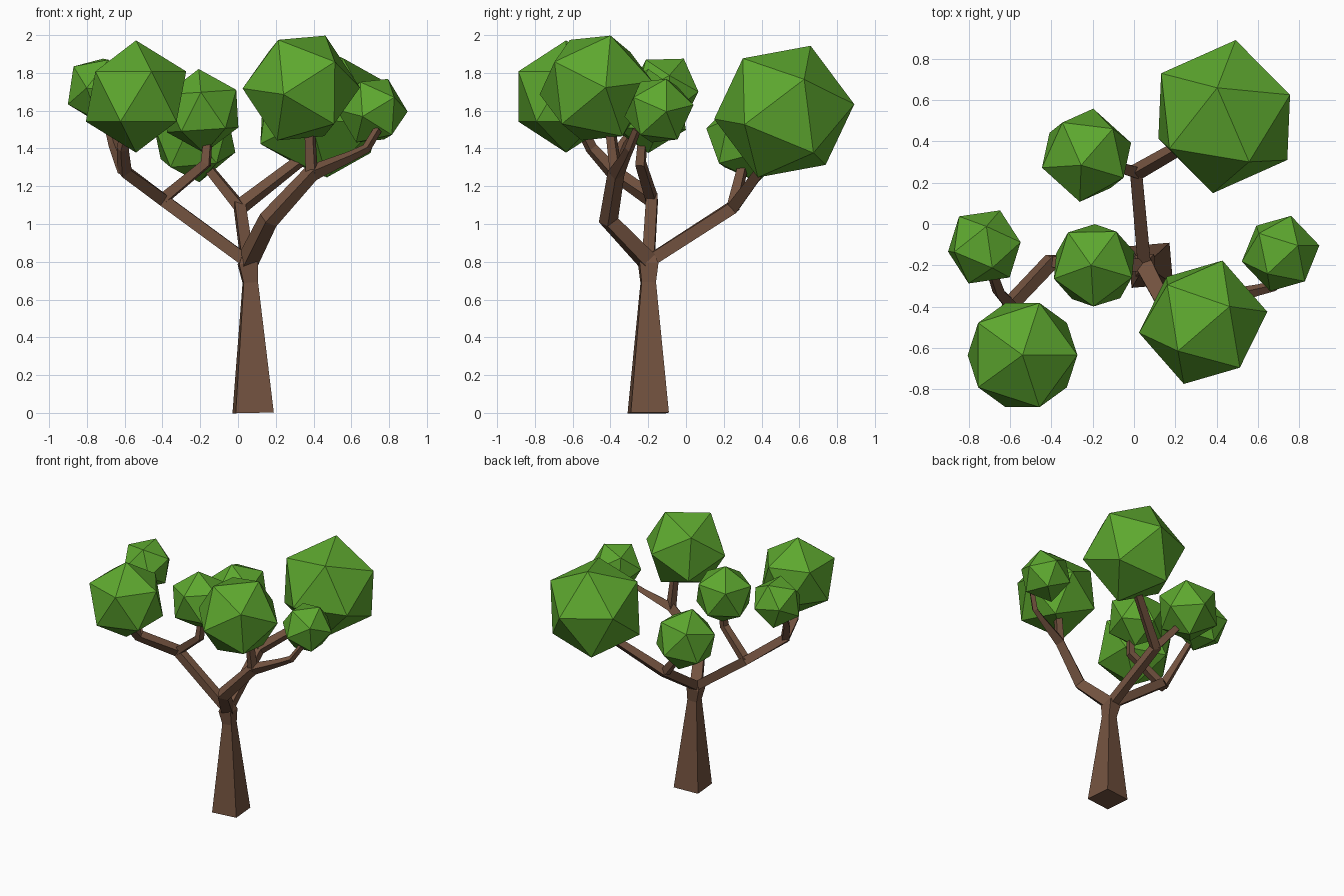
import bpy, bmesh
from math import radians, cos, sin
from mathutils import Vector, Matrix

if "Cube" in bpy.data.objects:
    bpy.data.objects.remove(bpy.data.objects["Cube"], do_unlink=True)


def material(name, colour):
    m = bpy.data.materials.new(name)
    m.use_nodes = True
    m.diffuse_color = colour
    m.node_tree.nodes["Principled BSDF"].inputs["Base Color"].default_value = colour
    return m


bark = material("bark brown", (0.17, 0.085, 0.05, 1))
leaf = material("leaf green", (0.11, 0.39, 0.028, 1))


def finish(bm, name, mat):
    bmesh.ops.recalc_face_normals(bm, faces=bm.faces)
    mesh = bpy.data.meshes.new(name)
    bm.to_mesh(mesh)
    bm.free()
    mesh.materials.append(mat)
    ob = bpy.data.objects.new(name, mesh)
    bpy.context.collection.objects.link(ob)
    return ob


def limb(name, nodes, side=None):
    """Square tapered tube through (point, half width) nodes."""
    pts = [Vector(p) for p, _ in nodes]
    bm = bmesh.new()
    rings = []
    for i, (p, (_, r)) in enumerate(zip(pts, nodes)):
        steps = [(b - a).normalized() for a, b in zip(pts[max(i - 1, 0):], pts[max(i - 1, 0) + 1:i + 2])]
        t = sum(steps, Vector()).normalized()
        if side is None:
            side = t.cross(Vector((0, 0, 1)))
        side = (side - t * side.dot(t)).normalized()
        up = t.cross(side)
        rings.append([bm.verts.new(p + r * (a * side + b * up))
                      for a, b in ((1, 1), (-1, 1), (-1, -1), (1, -1))])
    for low, high in zip(rings, rings[1:]):
        for k in range(4):
            n = (k + 1) % 4
            bm.faces.new((low[k], low[n], high[n], high[k]))
    bm.faces.new(rings[0])
    bm.faces.new(rings[-1])
    return finish(bm, name, bark)


def foliage(name, centre, radius, tip, neighbour):
    """Icosahedron turned so one corner points along tip, the next towards neighbour."""
    z = Vector(tip).normalized()
    x = Vector(neighbour)
    x = (x - z * x.dot(z)).normalized()
    turn = Matrix((x, z.cross(x), z)).transposed().to_4x4()
    bm = bmesh.new()
    bmesh.ops.create_icosphere(bm, subdivisions=1, radius=radius,
                               matrix=Matrix.Translation(centre) @ turn)
    return finish(bm, name, leaf)


# Forks shared by the limbs
crown = (0.05, -0.2, 0.8)
left_fork = (-0.4, -0.18, 1.13)
left_upper_fork = (-0.6, -0.39, 1.28)
back_fork = (0.01, 0.25, 1.09)
right_fork = (0.39, -0.37, 1.27)

# Trunk
limb("trunk", [((0.08, -0.2, 0), 0.101), ((0.065, -0.2, 0.69), 0.038),
               ((0.052, -0.2, 0.79), 0.05), ((0.05, -0.2, 0.84), 0.03)],
     Vector((cos(radians(5)), sin(radians(5)), 0)))

# Main limbs
limb("left_limb", [(crown, 0.032), (left_fork, 0.032), (left_upper_fork, 0.03),
                   ((-0.61, -0.5, 1.4), 0.024), ((-0.58, -0.56, 1.52), 0.022)])
limb("back_limb", [(crown, 0.032), (back_fork, 0.032), ((0.36, 0.45, 1.36), 0.024)])
limb("right_limb", [(crown, 0.042), ((0.16, -0.41, 1.02), 0.038), (right_fork, 0.032),
                    ((0.6, -0.32, 1.36), 0.02), ((0.68, -0.3, 1.4), 0.018),
                    ((0.74, -0.26, 1.5), 0.016)])

# Side branches
limb("left_outer_branch", [(left_upper_fork, 0.027), ((-0.655, -0.33, 1.42), 0.022),
                           ((-0.7, -0.2, 1.6), 0.018)])
limb("left_inner_branch", [(left_fork, 0.027), ((-0.17, -0.24, 1.32), 0.024),
                           ((-0.16, -0.23, 1.45), 0.02)])
limb("back_left_branch", [(back_fork, 0.027), ((-0.16, 0.3, 1.3), 0.022)])
limb("right_inner_branch", [(right_fork, 0.026), ((0.38, -0.4, 1.5), 0.022)])

# Foliage clumps
foliage("foliage_back_right", (0.437, 0.52, 1.595), 0.377, (-0.034, 0.14, 0.349), (0.058, 0.372, 0.025))
foliage("foliage_front_right", (0.335, -0.476, 1.72), 0.315, (0.127, 0.076, 0.275), (-0.122, -0.14, 0.259))
foliage("foliage_back_left", (-0.23, 0.333, 1.45), 0.235, (0.026, 0.048, -0.228), (0.215, 0.06, -0.07))
foliage("foliage_middle", (-0.193, -0.2, 1.598), 0.223, (-0.015, 0, 0.222), (0.19, -0.06, 0.1))
foliage("foliage_front_left", (-0.54, -0.635, 1.675), 0.297, (0, 0, 1), (1, 0, 0))
foliage("foliage_far_left", (-0.725, -0.111, 1.71), 0.193, (0.075, 0.174, -0.01), (0.176, 0.029, 0.075))
foliage("foliage_far_right", (0.71, -0.143, 1.6), 0.192, (0.188, 0.039, -0.005), (0.056, 0.181, 0.03))
